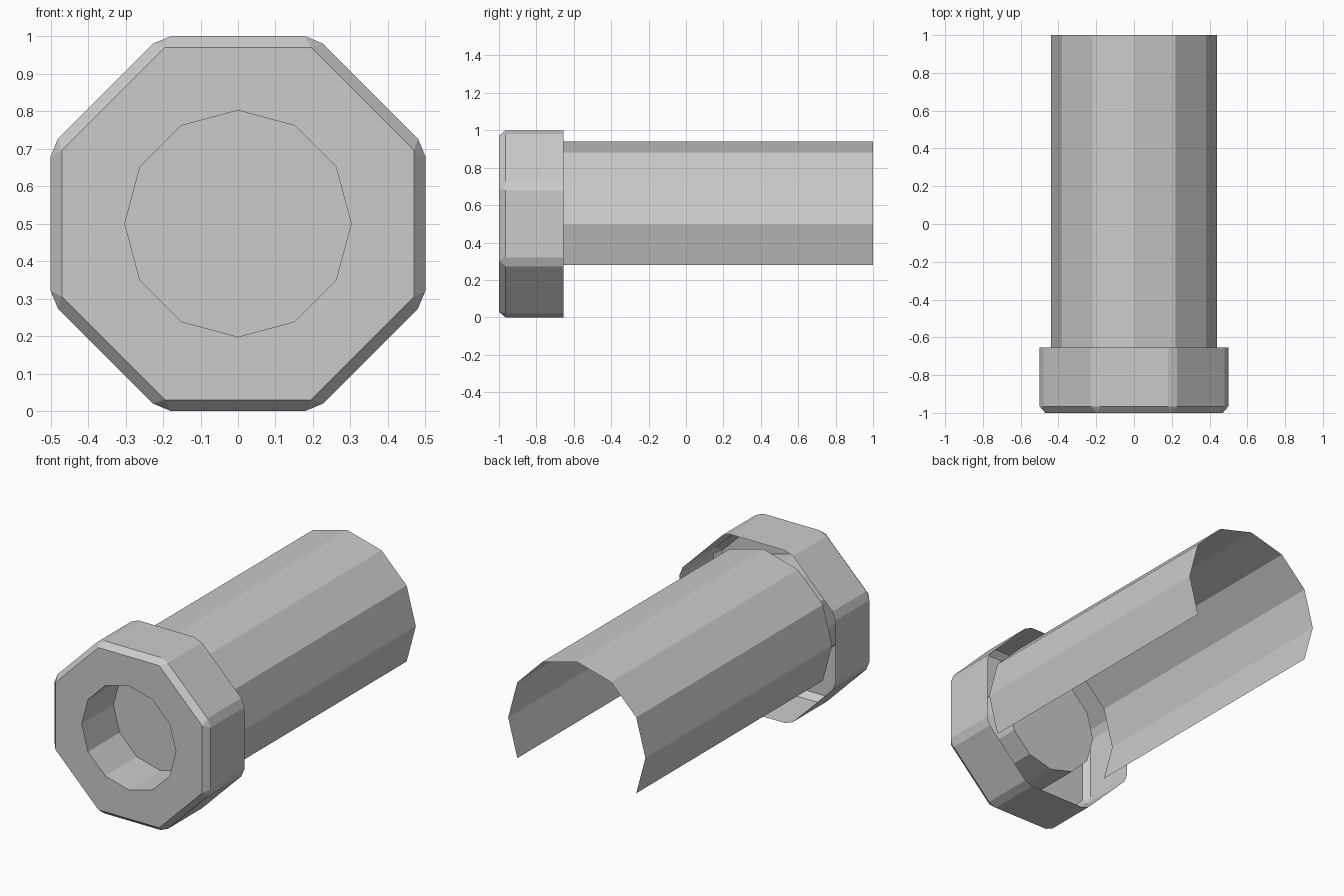
import bpy, bmesh
from math import cos, sin, pi, radians
from mathutils import Vector

old = bpy.data.objects.get("Cube")
if old:
    bpy.data.objects.remove(old, do_unlink=True)

grey = bpy.data.materials.new("plain_grey")
grey.use_nodes = True
colour = (0.6, 0.6, 0.6, 1)
grey.diffuse_color = colour
grey.node_tree.nodes["Principled BSDF"].inputs["Base Color"].default_value = colour

AXIS_Z = 0.5      # height of the long axis
FRONT = -1.0
INNER = -0.71     # depth of the bore floor and of the barrel's hidden end


def polygon(radius, count, start=0.0):
    """Points of a regular polygon in the XZ plane, around the axis."""
    return [Vector((radius * cos(start + 2 * pi * i / count), 0,
                    radius * sin(start + 2 * pi * i / count))) for i in range(count)]


def ring(bm, points, y):
    return [bm.verts.new((p.x, y, p.z + AXIS_Z)) for p in points]


def skin(bm, a, b, closed=True):
    """Quads between two matching rows of vertices."""
    n = len(a)
    for i in range(n if closed else n - 1):
        j = (i + 1) % n
        bm.faces.new((a[i], a[j], b[j], b[i]))


def loop_edges(bm, verts):
    found = []
    for a, b in zip(verts, verts[1:] + verts[:1]):
        found.append(bm.edges.get((a, b)) or bm.edges.new((a, b)))
    return found


def finish(bm, name):
    mesh = bpy.data.meshes.new(name)
    bm.to_mesh(mesh)
    bm.free()
    mesh.materials.append(grey)
    bpy.context.collection.objects.link(bpy.data.objects.new(name, mesh))


# Head: thin octagonal shell, chamfered corners, open at the back
bm = bmesh.new()
to_corner = 1 / cos(pi / 8)
corners = polygon(0.5 * to_corner, 8, pi / 8)
chamfered = []
for i, c in enumerate(corners):
    for other in (corners[i - 1], corners[(i + 1) % 8]):
        chamfered.append(c + (other - c).normalized() * 0.028)

face_rim = ring(bm, polygon(0.47 * to_corner, 8, pi / 8), FRONT)
wall_front = ring(bm, chamfered, FRONT + 0.035)
wall_back = ring(bm, chamfered, -0.655)
skin(bm, wall_front, wall_back)
for i in range(8):
    j = (i + 1) % 8
    bm.faces.new((face_rim[i], wall_front[2 * i], wall_front[2 * i + 1]))
    bm.faces.new((face_rim[i], wall_front[2 * i + 1], wall_front[2 * j], face_rim[j]))

# Blind bore in the head, closed by a flat floor
bore = polygon(0.302, 12)
bore_front = ring(bm, bore, FRONT)
bore_floor = ring(bm, bore, INNER)
skin(bm, bore_front, bore_floor)
bm.faces.new(bore_floor)

# Front plate around the bore
bmesh.ops.triangle_fill(bm, edges=loop_edges(bm, face_rim) + loop_edges(bm, bore_front),
                        use_beauty=True, normal=(0, -1, 0))
bmesh.ops.recalc_face_normals(bm, faces=bm.faces)
bmesh.ops.dissolve_limit(bm, angle_limit=radians(1), verts=bm.verts, edges=bm.edges)
finish(bm, "head")

# Barrel: thin twelve-sided shell with its lower four sides left open
bm = bmesh.new()
arc = polygon(0.44, 12, -pi / 6)[:9]
skin(bm, ring(bm, arc, INNER), ring(bm, arc, 1.0), closed=False)
for f in bm.faces:
    f.normal_update()
    if f.normal.dot(f.calc_center_median() - Vector((0, 0, AXIS_Z))) < 0:
        f.normal_flip()
finish(bm, "barrel")
